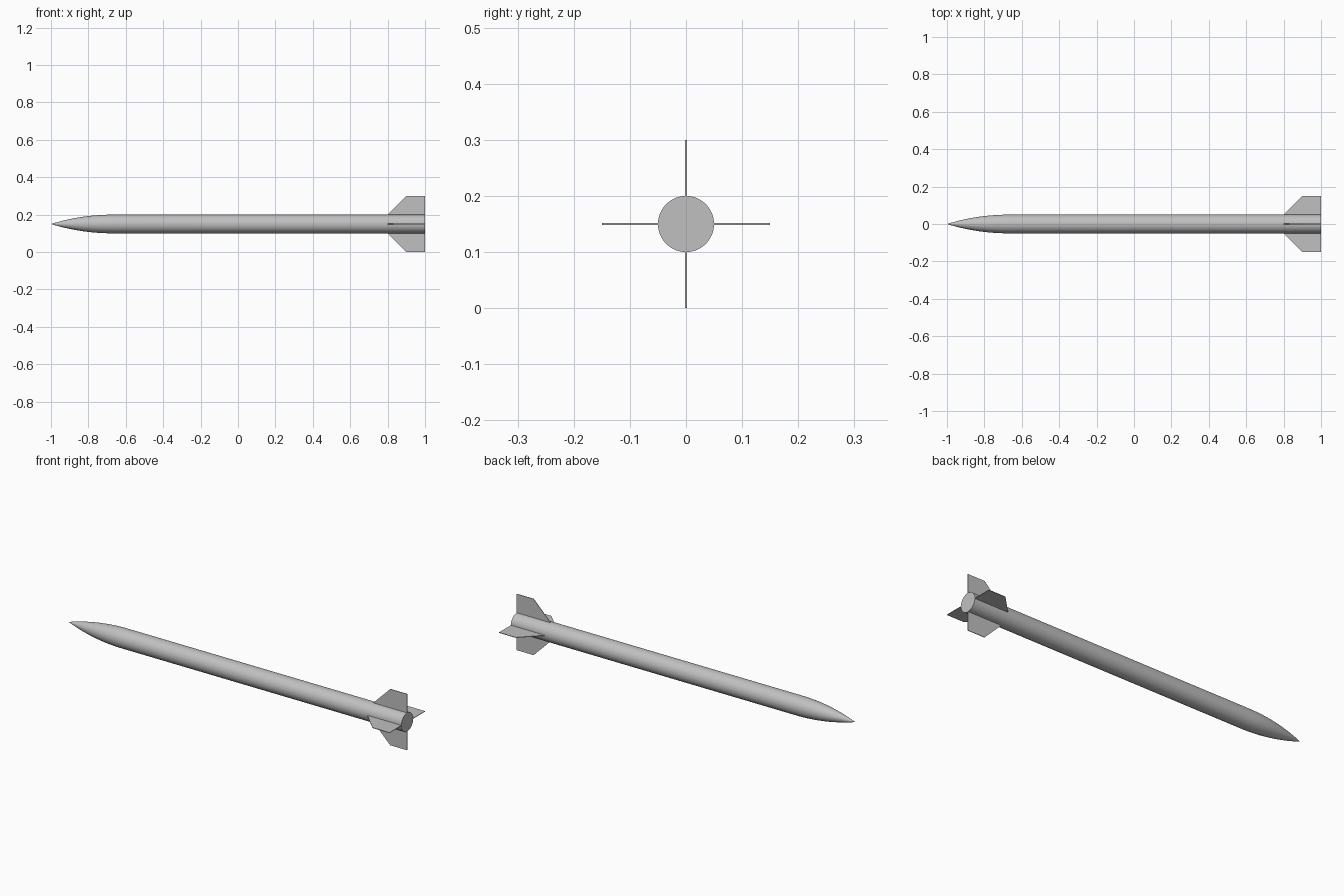
import bpy, bmesh
from math import sqrt, radians
from mathutils import Matrix

cube = bpy.data.objects.get("Cube")
if cube:
    bpy.data.objects.remove(cube, do_unlink=True)

RADIUS, AXIS_Z = 0.05, 0.15
TIP, SHOULDER, TAIL = -1.0, -0.67, 1.0
SIDES, NOSE_STEPS = 64, 16

grey = bpy.data.materials.new("light_grey")
grey.use_nodes = True
COLOUR = (0.53, 0.53, 0.53, 1)
grey.diffuse_color = COLOUR
grey.node_tree.nodes["Principled BSDF"].inputs["Base Color"].default_value = COLOUR


def make_object(name, bm):
    bmesh.ops.recalc_face_normals(bm, faces=bm.faces)
    mesh = bpy.data.meshes.new(name)
    bm.to_mesh(mesh)
    bm.free()
    mesh.materials.append(grey)
    obj = bpy.data.objects.new(name, mesh)
    obj.location.z = AXIS_Z
    bpy.context.collection.objects.link(obj)
    return obj


def smooth(obj):
    bpy.ops.object.select_all(action='DESELECT')
    obj.select_set(True)
    bpy.context.view_layer.objects.active = obj
    bpy.ops.object.shade_smooth_by_angle(angle=radians(35))


# Body: pointed tangent-ogive nose, straight tube and flat tail cap
length = SHOULDER - TIP
rho = (RADIUS ** 2 + length ** 2) / (2 * RADIUS)
profile = []
for i in range(NOSE_STEPS + 1):
    d = length * i / NOSE_STEPS
    profile.append((TIP + d, sqrt(rho ** 2 - (length - d) ** 2) + RADIUS - rho))
profile += [(TAIL, RADIUS), (TAIL, 0)]

bm = bmesh.new()
verts = [bm.verts.new((x, 0, max(r, 0))) for x, r in profile]
edges = [bm.edges.new(pair) for pair in zip(verts, verts[1:])]
bmesh.ops.spin(bm, geom=verts + edges, cent=(0, 0, 0), axis=(1, 0, 0),
               angle=radians(360), steps=SIDES, use_duplicate=False)
bmesh.ops.remove_doubles(bm, verts=bm.verts, dist=0.0001)
smooth(make_object("body", bm))

# Four thin clipped fins, with roots sunk into the body
THICK = 0.003
OUTLINE = [(0.8, 0.04), (0.8, RADIUS), (0.9, 0.15), (TAIL, 0.15), (TAIL, 0.04)]
for k, name in enumerate(("top_fin", "front_fin", "bottom_fin", "back_fin")):
    bm = bmesh.new()
    face = bm.faces.new([bm.verts.new((x, -THICK / 2, z)) for x, z in OUTLINE])
    side = bmesh.ops.extrude_face_region(bm, geom=[face])
    moved = [v for v in side["geom"] if isinstance(v, bmesh.types.BMVert)]
    bmesh.ops.translate(bm, verts=moved, vec=(0, THICK, 0))
    bmesh.ops.rotate(bm, verts=bm.verts, cent=(0, 0, 0),
                     matrix=Matrix.Rotation(radians(90 * k), 3, 'X'))
    make_object(name, bm)
